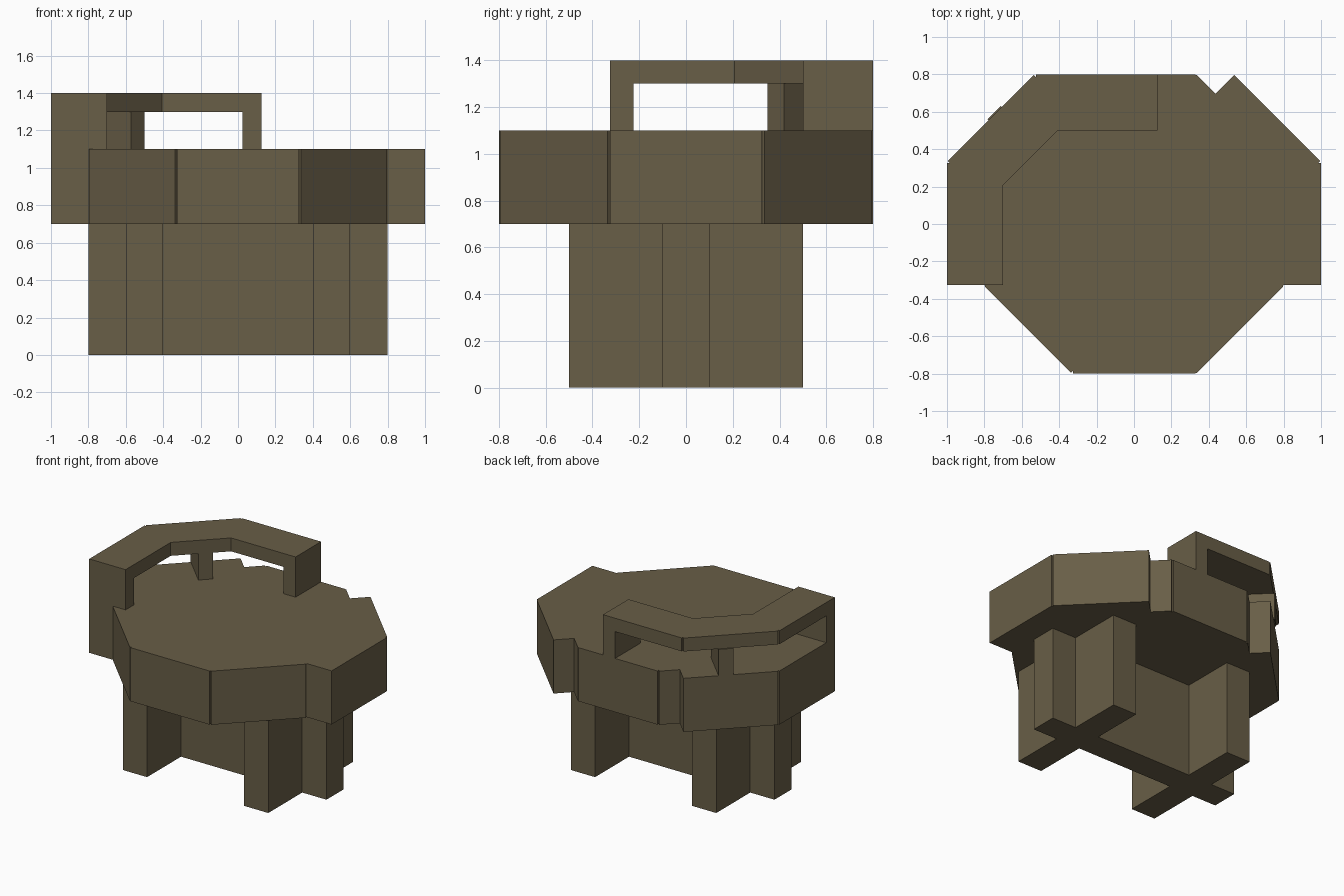
import bpy, bmesh, math
from mathutils import Vector, Matrix

if "Cube" in bpy.data.objects:
    bpy.data.objects.remove(bpy.data.objects["Cube"])

wood = bpy.data.materials.new("olive_brown_wood")
wood.diffuse_color = (0.140, 0.112, 0.063, 1)
wood.use_nodes = True
wood.node_tree.nodes["Principled BSDF"].inputs["Base Color"].default_value = wood.diffuse_color


def prism(name, outline, z0, z1):
    """Extrude a counter-clockwise outline from z0 to z1."""
    bm = bmesh.new()
    low = [bm.verts.new((x, y, z0)) for x, y in outline]
    high = [bm.verts.new((x, y, z1)) for x, y in outline]
    n = len(outline)
    faces = [bm.faces.new(low[::-1]), bm.faces.new(high)]
    for i in range(n):
        j = (i + 1) % n
        bm.faces.new((low[i], low[j], high[j], high[i]))
    bmesh.ops.triangulate(bm, faces=faces)
    bmesh.ops.recalc_face_normals(bm, faces=bm.faces)
    mesh = bpy.data.meshes.new(name)
    bm.to_mesh(mesh)
    bm.free()
    mesh.materials.append(wood)
    ob = bpy.data.objects.new(name, mesh)
    bpy.context.collection.objects.link(ob)
    return ob


def rect(x0, x1, y0, y1):
    return [(x0, y0), (x1, y0), (x1, y1), (x0, y1)]


def turned(points, degrees, dx=0.0):
    """Rotate points about the centre, then shift them along x."""
    m = Matrix.Rotation(math.radians(degrees), 2)
    return [(p.x + dx, p.y) for p in (m @ Vector(q) for q in points)]


R, H, IN = 0.8, 0.325, 0.5           # outer apothem, half side, inner apothem
NICK = H / math.tan(math.radians(22.5))  # small corner groove depth
INNER = IN * math.tan(math.radians(22.5))
LOW, TOP, RAIL, HIGH = 0.7, 1.1, 1.3, 1.4

# Table top: octagon with a tiny groove at each corner
octagon = []
for k in range(8):
    octagon += turned([(R, -H), (R, H), (NICK, H)], 45 * k)
prism("table_top", octagon, LOW, TOP)

# Side wings: a straight and a diagonal segment, shifted outward
wing = ([(R, -H), (R, H), (NICK, H)]
        + turned([(R, -H), (R, H), (IN, H)], 45)
        + [(IN, INNER), (IN, -H)])
right = [(x + 0.2, y) for x, y in wing]
prism("right_wing", right, LOW, TOP)
prism("left_wing", [(-x, y) for x, y in reversed(right)], LOW, TOP)

# Back rail: three segments around the back left
rail = ([(R, -H), (R, H), (NICK, H)]
        + turned([(R, -H), (R, H), (NICK, H)], 45)
        + turned([(R, -H), (R, H), (IN, H)], 90)
        + turned([(IN, INNER)], 45)
        + turned([(IN, INNER)], 0)
        + [(IN, -H)])
# the sequence runs from the back to the left end
rail = turned([(x, -y) for x, y in reversed(rail)], 180, -0.2)
prism("back_rail", rail, RAIL, HIGH)

# Rail posts at both ends and across the diagonal
prism("rail_post_left", rect(-1, -0.7, -H, -H + 0.1), TOP, RAIL)
prism("rail_post_back", rect(H - 0.3, H - 0.2, IN, R), TOP, RAIL)
a, b = Vector((-0.571, 0.348)), Vector((-0.5, 0.419))
out = Vector((-0.212, 0.212))
prism("rail_post_middle", [a, b, b + out, a + out], TOP, RAIL)

# Base: long beam crossed by two legs, as one outline
half = [(0.4, -0.1), (0.4, -0.5), (0.6, -0.5), (0.6, -0.1), (0.8, -0.1),
        (0.8, 0.1), (0.6, 0.1), (0.6, 0.5), (0.4, 0.5), (0.4, 0.1)]
prism("crossed_base", half + [(-x, -y) for x, y in half], 0, LOW)
